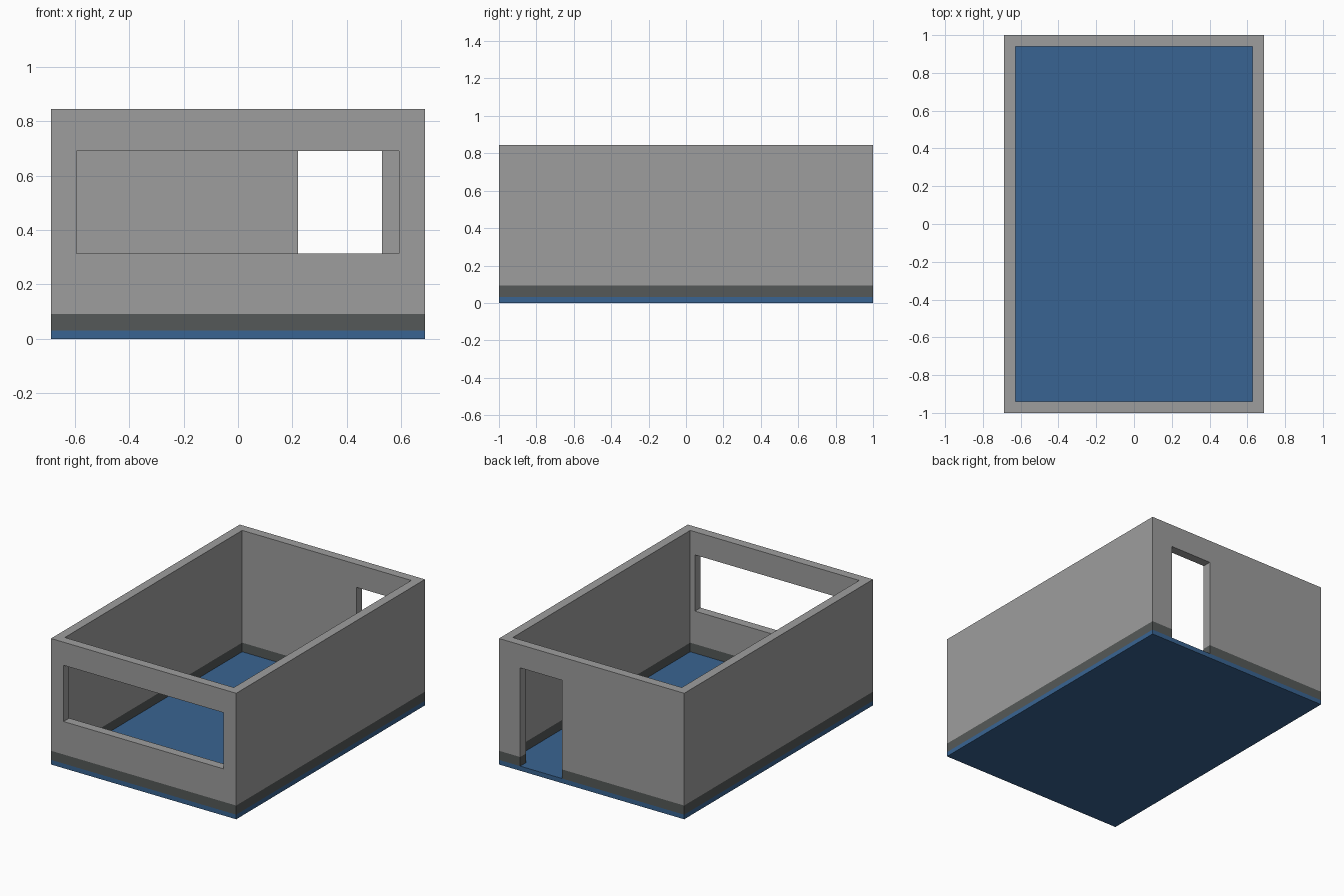
import bpy
import bmesh

cube = bpy.data.objects.get("Cube")
if cube:
    bpy.data.objects.remove(cube, do_unlink=True)

# Main dimensions
HX, HY, TOP = 0.687, 1.0, 0.845     # half width, half depth, wall top
WALL = 0.06                         # wall thickness
FLOOR, BAND = 0.031, 0.092          # top of floor slab, top of skirting band


def linear(c):
    c /= 255
    return c / 12.92 if c <= 0.04045 else ((c + 0.055) / 1.055) ** 2.4


def material(name, rgb):
    colour = (*[linear(c) for c in rgb], 1.0)
    mat = bpy.data.materials.new(name)
    mat.diffuse_color = colour
    mat.use_nodes = True
    bsdf = next(n for n in mat.node_tree.nodes if n.type == 'BSDF_PRINCIPLED')
    bsdf.inputs["Base Color"].default_value = colour
    bsdf.inputs["Roughness"].default_value = 0.8
    return mat


def box(name, x0, x1, y0, y1, z0, z1):
    bm = bmesh.new()
    bmesh.ops.create_cube(bm, size=1)
    for v in bm.verts:
        v.co = (x1 if v.co.x > 0 else x0,
                y1 if v.co.y > 0 else y0,
                z1 if v.co.z > 0 else z0)
    mesh = bpy.data.meshes.new(name)
    bm.to_mesh(mesh)
    bm.free()
    obj = bpy.data.objects.new(name, mesh)
    bpy.context.collection.objects.link(obj)
    return obj


def cut(target, cutter):
    cutter.hide_render = True
    mod = target.modifiers.new("opening", 'BOOLEAN')
    mod.operation = 'DIFFERENCE'
    mod.solver = 'EXACT'
    mod.object = cutter
    bpy.context.view_layer.objects.active = target
    bpy.ops.object.modifier_apply(modifier=mod.name)
    bpy.data.objects.remove(cutter, do_unlink=True)


grey = material("wall grey", (158, 158, 158))
dark = material("skirting dark grey", (85, 89, 88))
blue = material("floor blue", (57, 100, 146))

# Floor slab
floor = box("floor_slab", -HX, HX, -HY, HY, 0, FLOOR)
floor.data.materials.append(blue)

# Walls: a solid block hollowed out, with a front window and a back doorway
walls = box("walls", -HX, HX, -HY, HY, FLOOR, TOP)
IX, IY = HX - WALL, HY - WALL
cut(walls, box("room_cutter", -IX, IX, -IY, IY, -0.2, 1.2))
cut(walls, box("window_cutter", -0.594, 0.592, -HY - 0.1, -IY + 0.1, 0.313, 0.69))
cut(walls, box("door_cutter", 0.22, 0.53, IY - 0.1, HY + 0.1, -0.2, 0.69))

# Skirting band: slice the walls and colour the faces below the slice
walls.data.materials.clear()
walls.data.materials.append(grey)
walls.data.materials.append(dark)
bm = bmesh.new()
bm.from_mesh(walls.data)
bmesh.ops.bisect_plane(bm, geom=bm.verts[:] + bm.edges[:] + bm.faces[:],
                       plane_co=(0, 0, BAND), plane_no=(0, 0, 1))
under = [f for f in bm.faces if f.calc_center_median().z < FLOOR + 0.001]
bmesh.ops.delete(bm, geom=under, context='FACES')
for f in bm.faces:
    f.material_index = 1 if f.calc_center_median().z < BAND else 0
    f.smooth = False
bm.to_mesh(walls.data)
bm.free()
